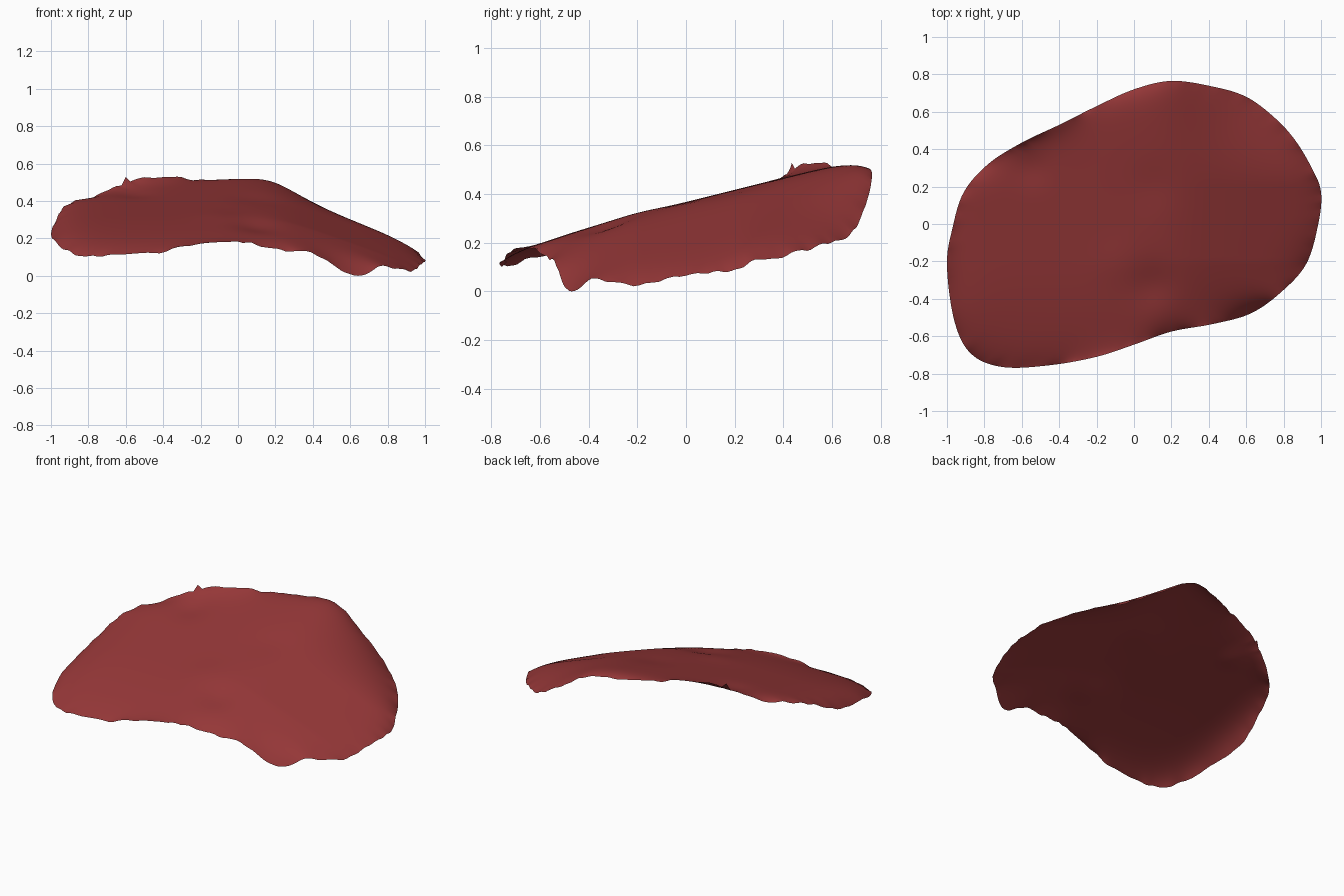
import bpy, bmesh, math, random
from mathutils import Vector

if "Cube" in bpy.data.objects:
    bpy.data.objects.remove(bpy.data.objects["Cube"])

random.seed(4)

# Rim of the slab, anticlockwise from the right tip (x, y, z)
RIM = [(1.0, .17, .10), (.95, .30, .14), (.86, .45, .17), (.75, .57, .205),
       (.60, .68, .25), (.42, .735, .355), (.20, .765, .50), (0, .72, .52),
       (-.2, .63, .525), (-.4, .53, .545), (-.6, .435, .505), (-.78, .32, .43),
       (-.91, .17, .40), (-.97, -.02, .32), (-1.0, -.22, .235), (-.96, -.52, .18),
       (-.87, -.695, .13), (-.70, -.765, .12), (-.45, -.755, .135), (-.2, -.71, .18),
       (0, -.645, .19), (.2, -.575, .155), (.42, -.535, .125), (.62, -.48, .008),
       (.78, -.37, .065), (.92, -.215, .038), (.985, .0, .08)]
STEPS, RINGS = 8, 32


def rim_loop():
    """Smooth closed curve through the rim points."""
    pts = [Vector(p) for p in RIM]
    n, out = len(pts), []
    for i in range(n):
        a, b, c, d = (pts[(i + k) % n] for k in (-1, 0, 1, 2))
        for s in range(STEPS):
            t = s / STEPS
            out.append(.5 * (2 * b + (c - a) * t + (2 * a - 5 * b + 4 * c - d) * t * t
                             + (3 * b - a - 3 * c + d) * t ** 3))
    return out


def bump(x, y, cx, cy, w, h):
    return h * math.exp(-((x - cx) ** 2 + (y - cy) ** 2) / (w * w))


def sheet(x, y):
    """Height of the broad surface: rises to the back, slopes off to the right."""
    z = .38 + .25 * y - .13 * min(0, y + .2) ** 2
    side = x - .25 * min(0, y + .2)
    fall = .35 * .07 * math.log(1 + math.exp((side - .2) / .07))
    z -= fall * (1 + 4.5 * max(0, y - .2) ** 2)     # back right corner rolls over
    z += bump(x, y, .1, -.33, .12, -.02) + bump(x, y, .1, .2, .13, -.008)
    z += bump(x, y, -.1, -.2, .12, .006) + bump(x, y, -.55, .3, .1, -.012)
    return z


# Fleshy slab: rings growing from the centre out to the curled, ragged rim
rim = rim_loop()
n = len(rim)
ragged = [random.uniform(-.009, .009) for _ in rim]
ragged = [(ragged[i - 1] + 2 * ragged[i] + ragged[(i + 1) % n]) / 3 for i in range(n)]
spike = min(range(n), key=lambda i: (rim[i].xy - Vector((-.61, .43))).length)
ragged[spike] += .04

bm = bmesh.new()
centre = bm.verts.new((0, 0, sheet(0, 0)))
rings = []
for j in range(1, RINGS + 1):
    r = 1 - (1 - j / RINGS) ** 1.5          # rings pack closer at the rim
    ring = []
    for i, p in enumerate(rim):
        x, y = p.x * r, p.y * r
        curl = p.z - sheet(p.x, p.y)
        z = sheet(x, y) + curl * r ** 13 + ragged[i] * r ** 40
        ring.append(bm.verts.new((x, y, z)))
    rings.append(ring)
for i in range(n):
    k = (i + 1) % n
    bm.faces.new((centre, rings[0][i], rings[0][k]))
    for a, b in zip(rings, rings[1:]):
        bm.faces.new((a[i], b[i], b[k], a[k]))
for f in bm.faces:
    f.smooth = True

# Rest the lowest point on the ground
low = min(v.co.z for v in bm.verts)
for v in bm.verts:
    v.co.z -= low

mesh = bpy.data.meshes.new("curved_slab")
bm.to_mesh(mesh)
bm.free()
slab = bpy.data.objects.new("curved_slab", mesh)
bpy.context.collection.objects.link(slab)

red = bpy.data.materials.new("dark red")
red.diffuse_color = (.30, .038, .039, 1)
red.use_nodes = True
red.node_tree.nodes["Principled BSDF"].inputs["Base Color"].default_value = red.diffuse_color
mesh.materials.append(red)
